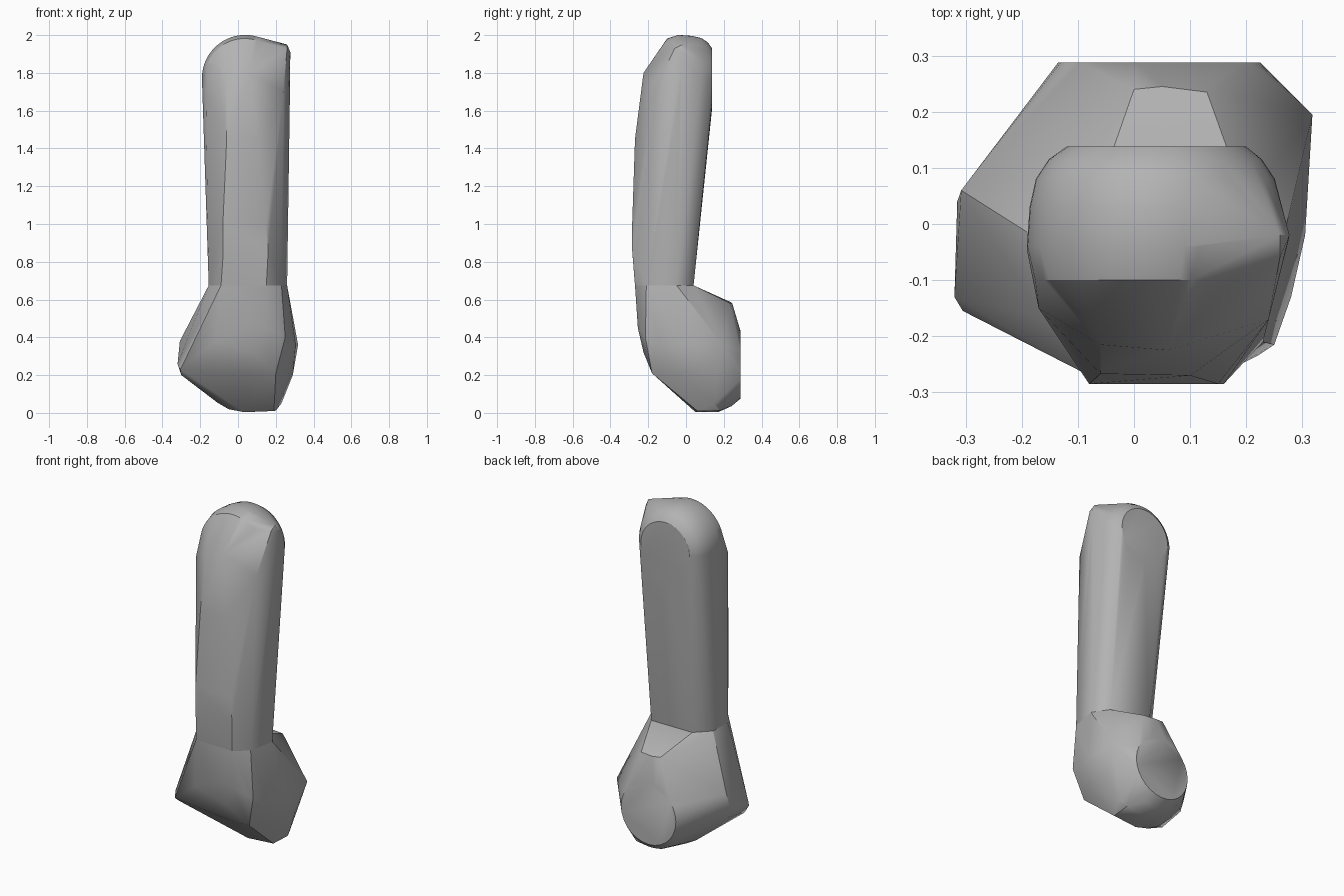
import bpy, bmesh, math

cube = bpy.data.objects.get("Cube")
if cube:
    bpy.data.objects.remove(cube, do_unlink=True)

grey = bpy.data.materials.new("plain grey")
grey.use_nodes = True
GREY = (0.45, 0.45, 0.45, 1)
grey.diffuse_color = GREY
grey.node_tree.nodes["Principled BSDF"].inputs["Base Color"].default_value = GREY


def disc(cx, y, cz, r, n=28, start=0, end=360):
    """Points of an upright arc facing along y."""
    angles = [math.radians(start + (end - start) * i / n) for i in range(n + 1)]
    return [(cx + r * math.cos(a), y, cz + r * math.sin(a)) for a in angles]


def hull(name, points):
    """Wrap a set of points in a convex skin."""
    bm = bmesh.new()
    for p in points:
        bm.verts.new(p)
    bmesh.ops.remove_doubles(bm, verts=bm.verts[:], dist=0.001)
    res = bmesh.ops.convex_hull(bm, input=bm.verts[:])
    loose = {g for g in res["geom_interior"] + res["geom_unused"]
             if isinstance(g, bmesh.types.BMVert)}
    bmesh.ops.delete(bm, geom=list(loose), context="VERTS")
    bmesh.ops.dissolve_limit(bm, angle_limit=0.01, verts=bm.verts[:], edges=bm.edges[:])
    bmesh.ops.recalc_face_normals(bm, faces=bm.faces[:])
    mesh = bpy.data.meshes.new(name)
    bm.to_mesh(mesh)
    bm.free()
    mesh.materials.append(grey)
    obj = bpy.data.objects.new(name, mesh)
    bpy.context.collection.objects.link(obj)
    bpy.ops.object.select_all(action="DESELECT")
    obj.select_set(True)
    bpy.context.view_layer.objects.active = obj
    bpy.ops.object.shade_smooth_by_angle(angle=math.radians(30))
    return obj


# Joint outline shared by both parts
JOINT_Z = 0.675
joint = [(x, y, JOINT_Z) for x, y in (
    (-0.09, -0.265), (0.15, -0.27), (0.23, -0.21), (0.26, -0.05),
    (0.2, 0.04), (-0.07, 0.04), (-0.15, -0.04), (-0.155, -0.17))]

# Upper shaft: rounded head, bulging front, shoulder corner
shaft = list(joint)
shaft += disc(0.04, 0.138, 1.77, 0.16)
for y, r in ((0.115, 0.19), (0.08, 0.213), (0.03, 0.224), (-0.04, 0.229)):
    shaft += disc(0.038, y, 1.772, r, start=0, end=180)
shaft += disc(0.035, -0.1, 1.77, 0.212, start=20, end=180)
shaft += [(0.26, -0.02, 1.95), (0.277, -0.02, 1.91), (0.275, -0.03, 1.7),
          (0.26, -0.06, 1.93), (-0.19, -0.05, 1.75), (-0.17, -0.15, 1.7),
          (0.24, -0.17, 1.7), (-0.06, -0.215, 1.8), (0.06, -0.225, 1.8),
          (-0.06, -0.267, 1.45), (0.1, -0.27, 1.45),
          (-0.08, -0.285, 1.0), (0.15, -0.285, 1.0), (0.16, -0.285, 0.86),
          (-0.08, -0.282, 0.82)]
hull("upper_shaft", shaft)

# Lower foot: round back pad with side corners and a tapering underside
foot = list(joint)
foot += disc(0.045, 0.288, 0.255, 0.18)
foot += disc(0.06, 0.24, 0.25, 0.215, start=200, end=300)
foot += [(0.0, 0.24, 0.585), (0.05, 0.245, 0.58), (0.13, 0.235, 0.58),
         (0.318, 0.195, 0.36), (0.305, -0.02, 0.36), (0.28, -0.13, 0.35),
         (0.25, -0.215, 0.4), (0.22, -0.235, 0.42), (0.29, 0.12, 0.2),
         (0.27, -0.05, 0.21), (0.2, -0.18, 0.21),
         (-0.308, 0.06, 0.38), (-0.315, 0.04, 0.3), (-0.32, -0.13, 0.26),
         (-0.305, -0.155, 0.23), (-0.3, -0.12, 0.2), (-0.3, 0.03, 0.23),
         (-0.12, -0.235, 0.38), (0.05, -0.255, 0.45), (0.15, -0.255, 0.45),
         (0.08, -0.225, 0.32), (0.06, -0.18, 0.21),
         (-0.11, 0.06, 0.055), (-0.05, 0.06, 0.02), (0.03, 0.05, 0.004),
         (0.04, 0.17, 0.004), (0.19, 0.06, 0.01), (0.2, 0.18, 0.012),
         (0.23, 0.15, 0.05)]
hull("lower_foot", foot)
